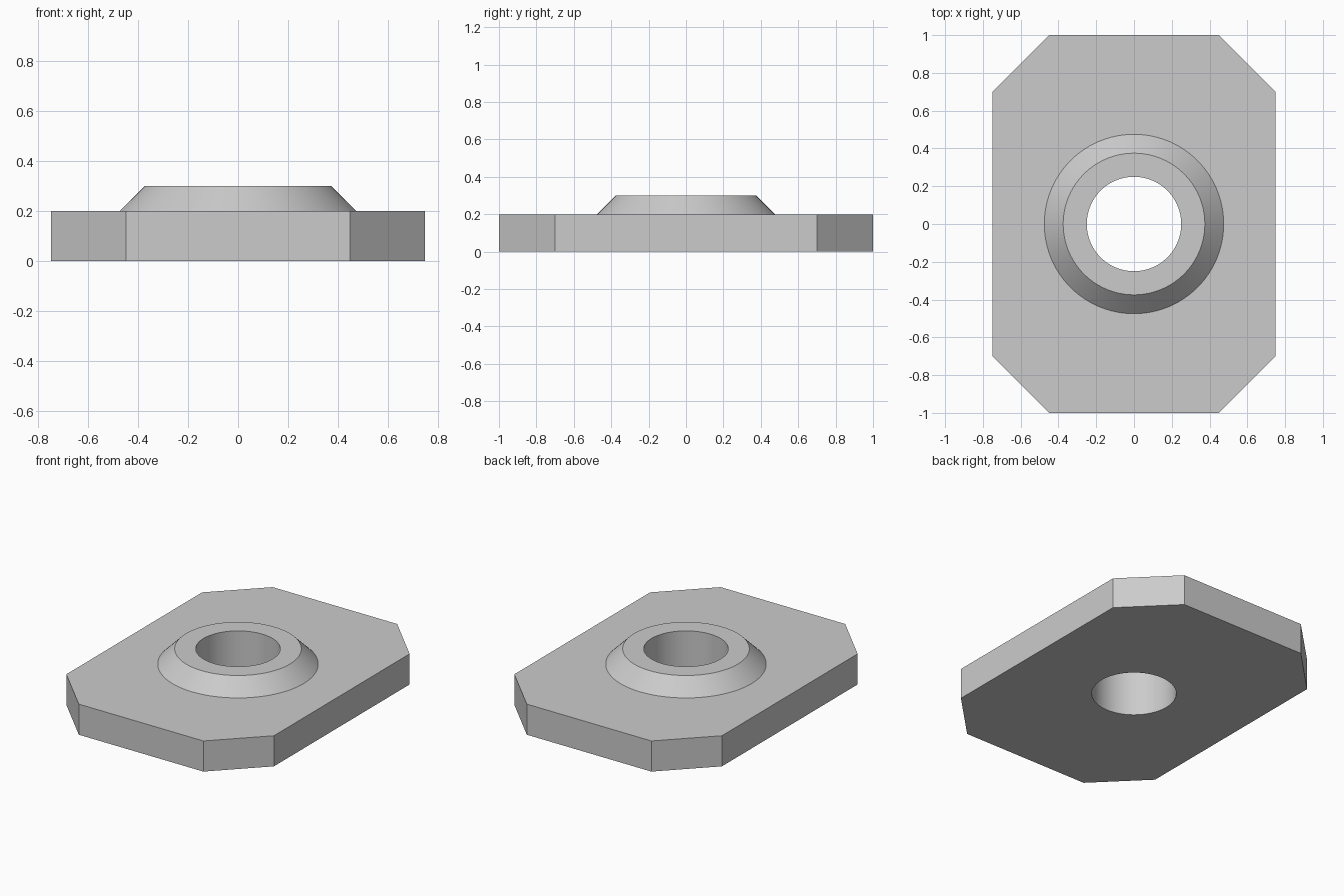
import bpy, bmesh
from math import cos, sin, tau, radians

cube = bpy.data.objects.get("Cube")
if cube:
    bpy.data.objects.remove(cube, do_unlink=True)

SEGMENTS = 96
HALF_X, HALF_Y, CHAMFER, THICKNESS = 0.75, 1.0, 0.3, 0.2
BORE, RIM, FOOT, HEIGHT = 0.25, 0.375, 0.475, 0.3

grey = bpy.data.materials.new("plain grey")
grey.use_nodes = True
colour = (0.6, 0.6, 0.6, 1)
grey.diffuse_color = colour
grey.node_tree.nodes["Principled BSDF"].inputs["Base Color"].default_value = colour

bm = bmesh.new()


def loop(points, z):
    """Closed ring of vertices at one height."""
    verts = [bm.verts.new((x, y, z)) for x, y in points]
    for a, b in zip(verts, verts[1:] + verts[:1]):
        bm.edges.new((a, b))
    return verts


def circle(radius, z):
    angles = [tau * i / SEGMENTS for i in range(SEGMENTS)]
    return loop([(radius * cos(a), radius * sin(a)) for a in angles], z)


def bridge(lower, upper):
    n = len(lower)
    for i in range(n):
        j = (i + 1) % n
        bm.faces.new((lower[i], lower[j], upper[j], upper[i]))


def fill_between(outer, inner):
    """Flat face area with a round opening."""
    edges = {e for ring in (outer, inner) for v in ring for e in v.link_edges
             if all(u in ring for u in e.verts)}
    bmesh.ops.triangle_fill(bm, edges=list(edges), use_beauty=True)


# Chamfered rectangular plate outline
inner_x, inner_y = HALF_X - CHAMFER, HALF_Y - CHAMFER
quarter = [(HALF_X, inner_y), (inner_x, HALF_Y)]
outline = (quarter + [(-x, y) for x, y in reversed(quarter)]
           + [(-x, -y) for x, y in quarter]
           + [(x, -y) for x, y in reversed(quarter)])
plate_bottom, plate_top = loop(outline, 0), loop(outline, THICKNESS)

# Bore and conical collar rings, from the underside round to the collar foot
rings = [circle(BORE, 0), circle(BORE, HEIGHT),
         circle(RIM, HEIGHT), circle(FOOT, THICKNESS)]

fill_between(plate_bottom, rings[0])
fill_between(plate_top, rings[-1])
bridge(plate_bottom, plate_top)
for lower, upper in zip(rings, rings[1:]):
    bridge(lower, upper)

bmesh.ops.recalc_face_normals(bm, faces=bm.faces[:])
mesh = bpy.data.meshes.new("collared_plate")
bm.to_mesh(mesh)
bm.free()
mesh.materials.append(grey)

plate = bpy.data.objects.new("collared_plate", mesh)
bpy.context.collection.objects.link(plate)
bpy.context.view_layer.objects.active = plate
plate.select_set(True)
bpy.ops.object.shade_smooth_by_angle(angle=radians(30))
